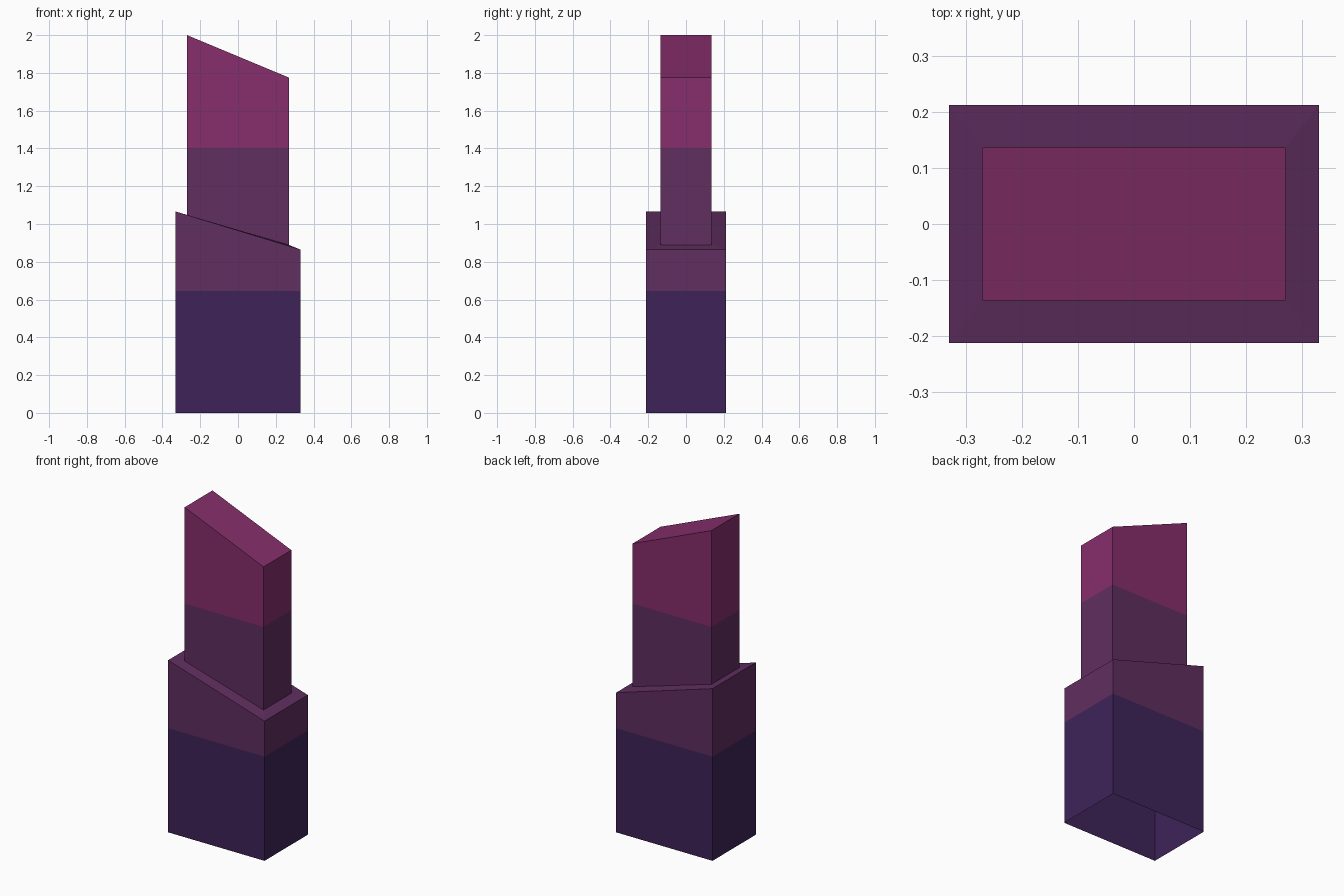
import bpy, bmesh

if "Cube" in bpy.data.objects:
    bpy.data.objects.remove(bpy.data.objects["Cube"])


def material(name, rgb):
    """Flat material from 0-255 sRGB values."""
    lin = [((c / 255 + 0.055) / 1.055) ** 2.4 for c in rgb]
    m = bpy.data.materials.new(name)
    m.diffuse_color = (*lin, 1)
    m.use_nodes = True
    m.node_tree.nodes["Principled BSDF"].inputs["Base Color"].default_value = m.diffuse_color
    return m


mats = [material("deep_violet", (62, 35, 89)),
        material("plum", (96, 46, 96)),
        material("magenta", (134, 46, 107))]

# Stepped tower as stacked rings: half width, half depth, z at left, z at right
rings = [(0.33, 0.212, 0.0, 0.0),
         (0.33, 0.212, 0.645, 0.645),
         (0.33, 0.212, 1.066, 0.865),    # slanted rim of the base
         (0.27, 0.136, 1.048, 0.889),    # foot of the upper column
         (0.27, 0.136, 1.403, 1.403),
         (0.27, 0.136, 2.0, 1.775)]      # slanted top
bands = [0, 1, 1, 1, 2]                  # colour between successive rings

bm = bmesh.new()
loops = [[bm.verts.new(p) for p in ((-w, -d, zl), (w, -d, zr), (w, d, zr), (-w, d, zl))]
         for w, d, zl, zr in rings]
for lower, upper, colour in zip(loops, loops[1:], bands):
    for i in range(4):
        j = (i + 1) % 4
        face = bm.faces.new((lower[i], lower[j], upper[j], upper[i]))
        face.material_index = colour
# Sloping roof; the underside stays open
bm.faces.new(loops[-1]).material_index = 2

mesh = bpy.data.meshes.new("stepped_tower")
bm.to_mesh(mesh)
bm.free()
for m in mats:
    mesh.materials.append(m)
bpy.context.collection.objects.link(bpy.data.objects.new("stepped_tower", mesh))
